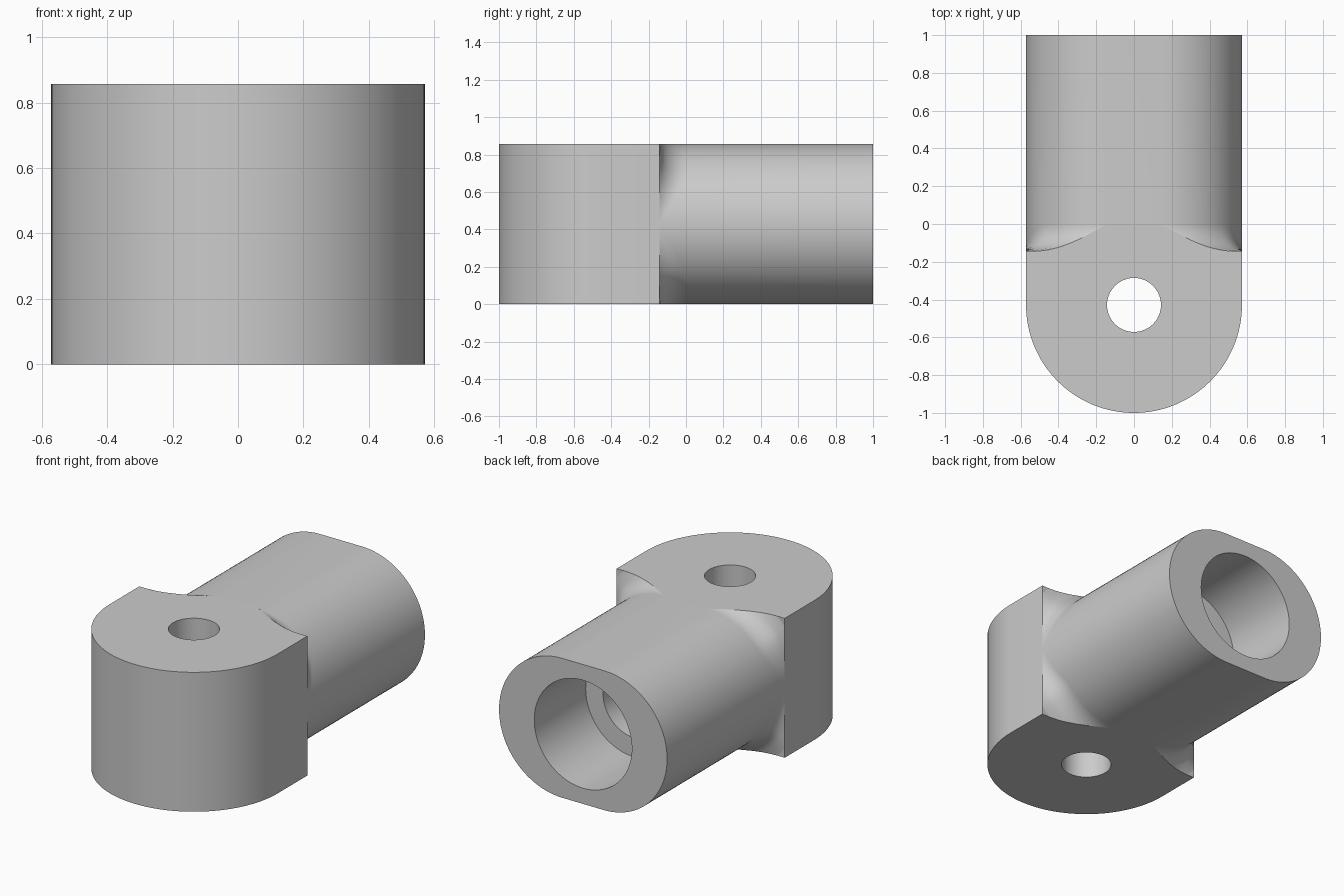
import bpy, bmesh
from math import sin, cos, pi, sqrt

if "Cube" in bpy.data.objects:
    bpy.data.objects.remove(bpy.data.objects["Cube"], do_unlink=True)

U = 1 / 7                 # base unit of the part
HALF_W = 4 * U            # half width of block and barrel
R = 3 * U                 # barrel side radius, also half height
FLAT = HALF_W - R         # half width of the barrel flats
F = U                     # fillet radius, also pin hole radius
STEPS = 24

steel = bpy.data.materials.new("plain_grey")
steel.use_nodes = True
steel.diffuse_color = (0.6, 0.6, 0.6, 1)
steel.node_tree.nodes["Principled BSDF"].inputs["Base Color"].default_value = (0.6, 0.6, 0.6, 1)


def finish(name, bm):
    bmesh.ops.remove_doubles(bm, verts=bm.verts, dist=1e-5)
    bmesh.ops.recalc_face_normals(bm, faces=bm.faces)
    mesh = bpy.data.meshes.new(name)
    bm.to_mesh(mesh)
    bm.free()
    mesh.materials.append(steel)
    obj = bpy.data.objects.new(name, mesh)
    bpy.context.collection.objects.link(obj)
    bpy.ops.object.select_all(action="DESELECT")
    obj.select_set(True)
    bpy.context.view_layer.objects.active = obj
    bpy.ops.object.shade_smooth_by_angle(angle=pi / 6)


def fillet_drop(t):
    """Depth of the fillet at distance t outside the barrel."""
    return sqrt(max(0, F * F - (F - min(t, F)) ** 2))


# Eye block: rounded front, scooped back corners, vertical pin hole
def eye_block():
    bm = bmesh.new()
    right = []
    for i in range(STEPS + 1):
        x = FLAT + R * i / STEPS
        t = sqrt((x - FLAT) ** 2 + R * R) - R
        right.append((x, -fillet_drop(t)))
    front = [(HALF_W * cos(a), -R - HALF_W * sin(a))
             for a in (pi * i / 64 for i in range(65))]
    left = [(-x, y) for x, y in reversed(right)]
    hole = [(F * cos(2 * pi * i / 48), -R + F * sin(2 * pi * i / 48)) for i in range(48)]
    for loop in (right + front + left, hole):
        vs = [bm.verts.new((x, y, 0)) for x, y in loop]
        for a, b in zip(vs, vs[1:] + vs[:1]):
            bm.edges.new((a, b))
    bmesh.ops.triangle_fill(bm, edges=bm.edges[:], use_beauty=True)
    ext = bmesh.ops.extrude_face_region(bm, geom=bm.faces[:], use_keep_orig=True)
    top = [g for g in ext["geom"] if isinstance(g, bmesh.types.BMVert)]
    bmesh.ops.translate(bm, verts=top, vec=(0, 0, 2 * R))
    finish("eye_block", bm)


# Barrel: stepped bore, end face, flat-sided outside and blended root
def barrel_column(bm, theta, sx, sz):
    c, s = cos(theta), sin(theta)
    side = R / max(c, 1e-6) - R
    top = R / max(s, 1e-6) - R
    t_end = min(F, side, top)
    y_mid = -F + fillet_drop(side)
    points = []
    for radius, y in ((0, 0.1), (0.214, 0.1), (0.214, 0.5), (0.332, 0.5), (0.332, 1)):
        points.append((radius * c, y, radius * s))
    points.append((FLAT + R * c, 1, R * s))
    for k in range(11):
        # even angular steps along the fillet arc
        full = sqrt(max(0, 1 - (1 - t_end / F) ** 2))
        y_drop = F * full * k / 10
        t = F - sqrt(max(0, F * F - y_drop ** 2))
        points.append((FLAT + (R + t) * c, y_mid - y_drop, (R + t) * s))
    return [bm.verts.new((sx * x, y, R + sz * z)) for x, y, z in points]


def barrel():
    bm = bmesh.new()
    angles = [pi / 2 * i / STEPS for i in range(STEPS + 1)]
    columns = []
    for sx, sz, order in ((1, 1, 1), (-1, 1, -1), (-1, -1, 1), (1, -1, -1)):
        columns += [barrel_column(bm, a, sx, sz) for a in angles[::order]]
    for a, b in zip(columns, columns[1:] + columns[:1]):
        for k in range(len(a) - 1):
            bm.faces.new((a[k], a[k + 1], b[k + 1], b[k]))
    finish("barrel", bm)


eye_block()
barrel()
